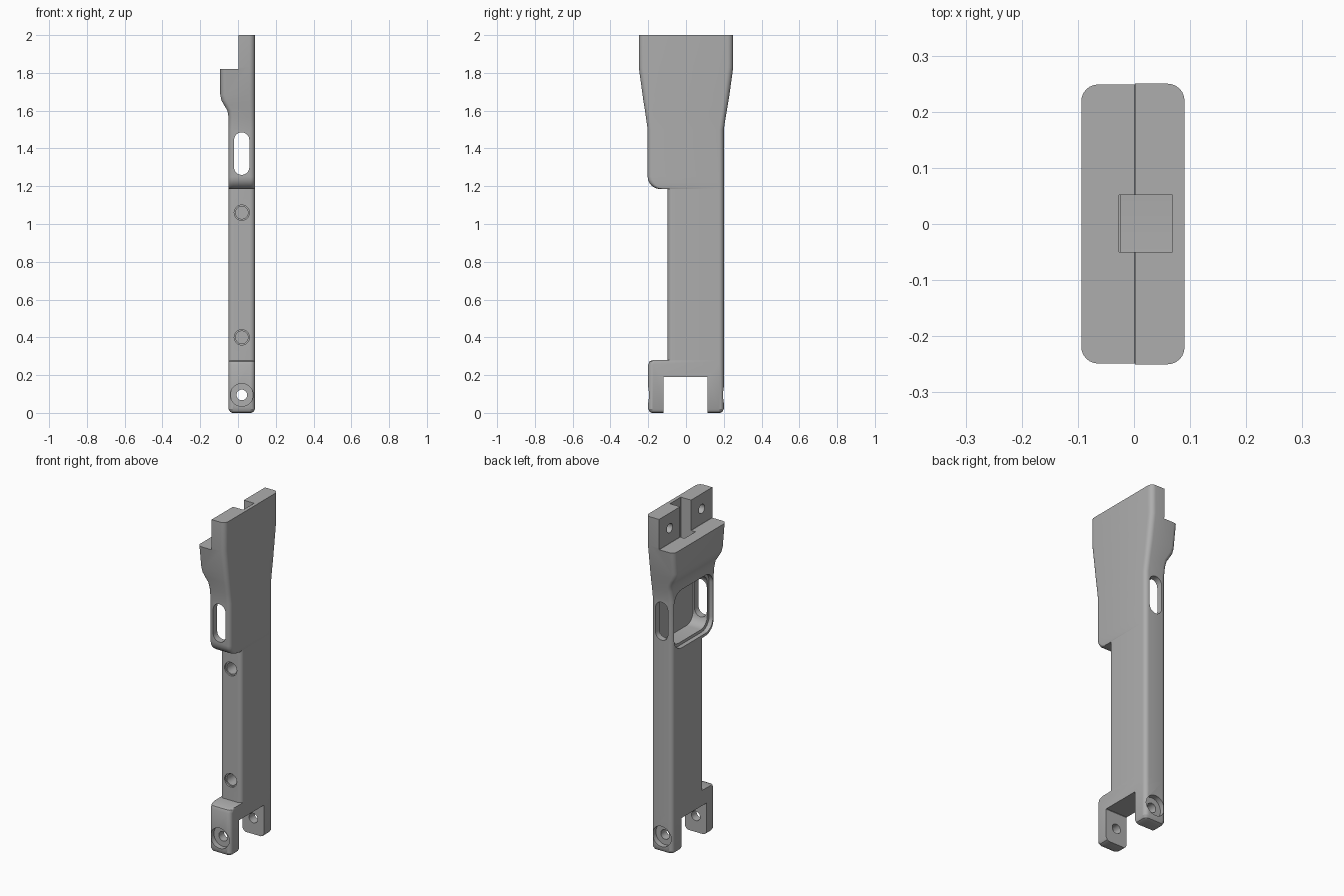
import bpy, bmesh
from math import cos, sin, pi
from mathutils import Vector

cube = bpy.data.objects.get("Cube")
if cube:
    bpy.data.objects.remove(cube)

grey = bpy.data.materials.new("plain_grey")
grey.use_nodes = True
colour = (0.42, 0.42, 0.42, 1)
grey.diffuse_color = colour
grey.node_tree.nodes["Principled BSDF"].inputs["Base Color"].default_value = colour

CENTRE_X = 0.02


def rounded_outline(a0, a1, b0, b1, r, steps=6):
    """Counter-clockwise rounded rectangle."""
    corners = [(a1 - r, b1 - r), (a0 + r, b1 - r), (a0 + r, b0 + r), (a1 - r, b0 + r)]
    return [(ca + r * cos((k + i / steps) * pi / 2), cb + r * sin((k + i / steps) * pi / 2))
            for k, (ca, cb) in enumerate(corners) for i in range(steps + 1)]


def loft(name, rings):
    """Skin a list of matching point loops and cap both ends."""
    bm = bmesh.new()
    loops = [[bm.verts.new(p) for p in ring] for ring in rings]
    n = len(loops[0])
    for low, high in zip(loops, loops[1:]):
        for i in range(n):
            j = (i + 1) % n
            bm.faces.new((low[i], low[j], high[j], high[i]))
    bm.faces.new(loops[0][::-1])
    bm.faces.new(loops[-1])
    bmesh.ops.recalc_face_normals(bm, faces=bm.faces)
    mesh = bpy.data.meshes.new(name)
    bm.to_mesh(mesh)
    bm.free()
    mesh.materials.append(grey)
    obj = bpy.data.objects.new(name, mesh)
    bpy.context.collection.objects.link(obj)
    return obj


def cut(body, axis, span, a, b, r, steps=6):
    """Subtract a rounded prism running along one axis; a, b are its other two ranges."""
    place = {"x": lambda t, p: (t, p[0], p[1]),
             "y": lambda t, p: (p[0], t, p[1]),
             "z": lambda t, p: (p[0], p[1], t)}[axis]
    shape = rounded_outline(*a, *b, r, steps)
    cutter = loft("cutter", [[place(t, p) for p in shape] for t in span])
    cutter.hide_render = True
    mod = body.modifiers.new("cut", "BOOLEAN")
    mod.operation = "DIFFERENCE"
    mod.solver = "EXACT"
    mod.object = cutter
    bpy.context.view_layer.objects.active = body
    bpy.ops.object.modifier_apply(modifier=mod.name)
    bpy.data.objects.remove(cutter)


def drill(body, axis, span, u, v, r):
    """Round hole; the outline is nearly all corner arcs."""
    cut(body, axis, span, (u - r, u + r), (v - r, v + r), r * 0.98, 8)


# Body sections from bottom to top: z, x min, x max, y min, y max, corner radius
S = [(0, -0.03, 0.07, -0.18, 0.18, 0.015),
     (0.006, -0.042, 0.082, -0.192, 0.192, 0.02),
     (0.02, -0.05, 0.09, -0.2, 0.2, 0.025),
     (0.255, -0.05, 0.09, -0.2, 0.2, 0.025),
     (0.273, -0.05, 0.09, -0.193, 0.2, 0.025),
     (0.28, -0.05, 0.09, -0.175, 0.2, 0.025),
     (0.281, -0.05, 0.09, -0.097, 0.2, 0.025),
     (1.184, -0.05, 0.09, -0.097, 0.2, 0.025)]
# Rounded underside of the upper housing
for i in range(7):
    t = i / 6 * pi / 2
    S.append((1.25 - 0.065 * cos(t), -0.05, 0.09, -0.135 - 0.068 * sin(t), 0.2, 0.025))
# Flared head
S += [(1.5, -0.05, 0.09, -0.203, 0.2, 0.025),
      (1.565, -0.05, 0.09, -0.212, 0.21, 0.026),
      (1.6, -0.056, 0.09, -0.217, 0.216, 0.026),
      (1.63, -0.074, 0.09, -0.222, 0.221, 0.027),
      (1.655, -0.088, 0.09, -0.226, 0.225, 0.028),
      (1.685, -0.094, 0.09, -0.23, 0.23, 0.029),
      (1.83, -0.094, 0.09, -0.25, 0.25, 0.03),
      (2.0, -0.094, 0.09, -0.25, 0.25, 0.03)]
body = loft("handle_body", [[(x, y, z) for x, y in rounded_outline(x0, x1, y0, y1, r)]
                            for z, x0, x1, y0, y1, r in S])

# Fork between the feet
cut(body, "x", (-0.3, 0.3), (-0.12, 0.115), (-0.1, 0.19), 0.002, 1)
# Stepped tongue at the top
cut(body, "y", (-0.4, 0.4), (-0.3, 0.002), (1.82, 2.2), 0.001, 1)
# Pocket with a shallow lid ledge
cut(body, "x", (-0.2, -0.024), (-0.182, 0.182), (1.2, 1.545), 0.07)
cut(body, "x", (-0.1, 0.07), (-0.165, 0.165), (1.217, 1.53), 0.06)
# Channel from the top down into the pocket
cut(body, "z", (1.4, 2.2), (-0.027, 0.069), (-0.05, 0.052), 0.001, 1)
# Side windows through both pocket walls
cut(body, "y", (-0.4, 0.4), (-0.021, 0.06), (1.26, 1.485), 0.04)

# Foot bolt holes with counterbores on the outer sides
drill(body, "y", (-0.4, 0.4), CENTRE_X, 0.095, 0.028)
for side in (-1, 1):
    drill(body, "y", (side * 0.168, side * 0.4), CENTRE_X, 0.095, 0.06)
    # Blind holes in the tongue
    drill(body, "x", (-0.05, 0.07), side * 0.15, 1.91, 0.027)

# Blind holes on the front, with a small stepped rim
for z in (0.4, 1.06):
    drill(body, "y", (-0.15, -0.087), CENTRE_X, z, 0.04)
    drill(body, "y", (-0.14, 0.02), CENTRE_X, z, 0.033)

bpy.ops.object.select_all(action="DESELECT")
body.select_set(True)
bpy.context.view_layer.objects.active = body
bpy.ops.object.shade_smooth_by_angle(angle=pi / 6)
